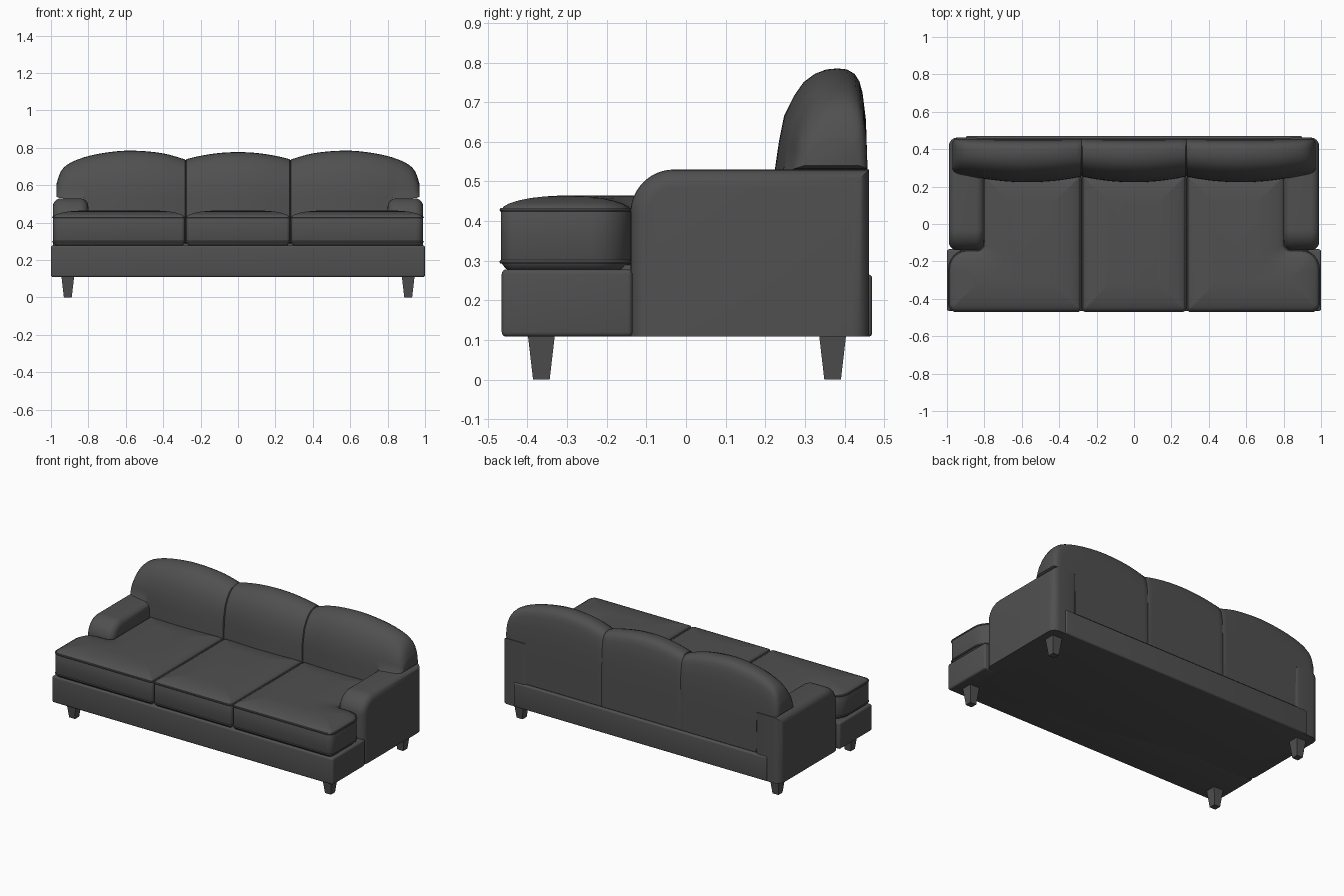
import bpy, bmesh, math
from mathutils import Vector

cube = bpy.data.objects.get("Cube")
if cube:
    bpy.data.objects.remove(cube, do_unlink=True)

fabric = bpy.data.materials.new("charcoal_fabric")
fabric.use_nodes = True
GREY = (0.08, 0.08, 0.08, 1)
fabric.diffuse_color = GREY
fabric.node_tree.nodes["Principled BSDF"].inputs["Base Color"].default_value = GREY


def finish(name, bm, angle=40):
    """Turn a bmesh into a smooth, coloured object."""
    bmesh.ops.recalc_face_normals(bm, faces=bm.faces)
    mesh = bpy.data.meshes.new(name)
    bm.to_mesh(mesh)
    bm.free()
    obj = bpy.data.objects.new(name, mesh)
    bpy.context.collection.objects.link(obj)
    mesh.materials.append(fabric)
    bpy.ops.object.select_all(action="DESELECT")
    obj.select_set(True)
    bpy.context.view_layer.objects.active = obj
    bpy.ops.object.shade_smooth_by_angle(angle=math.radians(angle))


def box(name, lo, hi, bevel):
    bm = bmesh.new()
    bmesh.ops.create_cube(bm, size=1)
    for v in bm.verts:
        v.co = [l + (c + 0.5) * (h - l) for c, l, h in zip(v.co, lo, hi)]
    bmesh.ops.bevel(bm, geom=bm.edges[:], offset=bevel, segments=4,
                    profile=0.5, affect="EDGES")
    finish(name, bm)


def loft(name, rings, closed=False):
    """Skin equal-length rings; cap the ends, or join them into a loop."""
    bm = bmesh.new()
    rows = [[bm.verts.new(p) for p in ring] for ring in rings]
    n = len(rows[0])
    for a, b in zip(rows, rows[1:] + rows[:1] if closed else rows[1:]):
        for i in range(n):
            j = (i + 1) % n
            bm.faces.new((a[i], a[j], b[j], b[i]))
    if not closed:
        bm.faces.new(rows[0])
        bm.faces.new(rows[-1])
    finish(name, bm)


def ease(points, x):
    """Smooth interpolation through sorted (x, value) pairs."""
    pts = [points[0]] + points + [points[-1]]
    for k in range(1, len(pts) - 2):
        (x0, v0), (x1, v1) = pts[k], pts[k + 1]
        if x <= x1:
            def slope(i):
                dx = pts[i + 1][0] - pts[i - 1][0]
                return (pts[i + 1][1] - pts[i - 1][1]) / dx
            w, t = x1 - x0, (x - x0) / (x1 - x0)
            return (v0 * (1 + 2 * t) * (1 - t) ** 2 + v1 * t * t * (3 - 2 * t)
                    + w * t * (1 - t) * (slope(k) * (1 - t) - slope(k + 1) * t))
    return points[-1][1]


# Frame: front plinth, inner platform and rear rail
box("front_base", (-1, -0.465, 0.108), (1, -0.135, 0.278), 0.012)
box("platform", (-0.93, -0.42, 0.108), (0.93, 0.45, 0.29), 0.003)
box("rear_rail", (-0.9, 0.4, 0.108), (0.9, 0.47, 0.265), 0.01)


# Arms: side outline with a rounded top front corner, softened edges
def arm(name, s):
    front, back, low, top, r = -0.14, 0.462, 0.108, 0.53, 0.11
    outline = [(back, low), (front, low)]
    for i in range(13):
        a = math.pi / 2 * i / 12
        outline.append((front + r - r * math.cos(a), top - r + r * math.sin(a)))
    outline.append((back, top))
    bm = bmesh.new()
    face = bm.faces.new([bm.verts.new((s * 0.8, y, z)) for y, z in outline])
    ext = bmesh.ops.extrude_face_region(bm, geom=[face])
    for v in ext["geom"]:
        if isinstance(v, bmesh.types.BMVert):
            v.co.x = s * 0.99
    rim = [e for e in bm.edges
           if abs(e.verts[0].co.x - e.verts[1].co.x) < 1e-4
           and max(v.co.z for v in e.verts) > low + 0.01]
    bmesh.ops.bevel(bm, geom=rim, offset=0.045, segments=6, profile=0.5,
                    affect="EDGES")
    finish(name, bm)


# Seat cushions: rounded right-angled plan, inset level by level into a crown
LEVELS = [(0.03, 0.272), (0.012, 0.28), (0.004, 0.29), (0, 0.3), (0, 0.365),
          (0, 0.425), (0.006, 0.436), (0.02, 0.444), (0.045, 0.452),
          (0.075, 0.458), (0.11, 0.462), (0.145, 0.464)]


def plan_ring(corners, inset, z, s):
    """Counter-clockwise corners (x, y, radius), inset and rounded."""
    ring, n = [], len(corners)
    for i, (x, y, r) in enumerate(corners):
        p = Vector((x, y))
        d_in = (p - Vector(corners[i - 1][:2])).normalized()
        d_out = (Vector(corners[(i + 1) % n][:2]) - p).normalized()
        turn = d_in.cross(d_out)
        p = p + (d_out - d_in) * inset * (1 if turn > 0 else -1)
        r = max(r - inset, 0.004) if turn > 0 else r + 0.6 * inset
        a, b = p - d_in * r, p + d_out * r
        c = a + b - p
        for k in range(7):
            t = math.pi / 2 * k / 6
            q = c + (a - c) * math.cos(t) + (b - c) * math.sin(t)
            ring.append(Vector((s * q.x, q.y, z)))
    return ring


def seat(name, corners, s=1):
    loft(name, [plan_ring(corners, inset, z, s) for inset, z in LEVELS])
    for label, z in (("_lower_piping", 0.297), ("_upper_piping", 0.428)):
        plan, r = plan_ring(corners, 0.001, z, s), 0.005
        tube = []
        for i, p in enumerate(plan):
            d = (plan[(i + 1) % len(plan)] - plan[i - 1]).normalized()
            out = Vector((d.y, -d.x, 0))
            tube.append([p + out * r * math.cos(a) + Vector((0, 0, r * math.sin(a)))
                         for a in (k * math.pi / 3 for k in range(6))])
        loft(name + label, tube, closed=True)


# Back cushions: upholstered section swept along a scalloped crest
CREST = [(0.28, 0.737), (0.4, 0.77), (0.57, 0.785), (0.7, 0.775),
         (0.82, 0.75), (0.91, 0.712), (0.95, 0.67), (0.972, 0.61)]
SECTION = [(0.22, 0), (0.23, 0.27), (0.243, 0.52), (0.268, 0.72), (0.293, 0.86),
           (0.322, 0.945), (0.352, 0.99), (0.38, 1), (0.405, 0.99), (0.425, 0.945),
           (0.437, 0.87), (0.445, 0.76), (0.454, 0.48), (0.458, 0)]
REAR, SHOULDER = 0.458, 0.535


def back_ring(x, crest, front, low, shrink=1):
    pts = [(y, SHOULDER + (crest - SHOULDER) * t) for y, t in SECTION]
    pts = [(0.215, low)] + pts + [(REAR, low)]
    cy, cz = 0.37, (low + crest) / 2
    ring = []
    for y, z in pts:
        y = REAR - (REAR - y) * (REAR - front) / (REAR - 0.22)
        ring.append((x, cy + (y - cy) * shrink, cz + (z - cz) * shrink))
    return ring


def centre_back():
    rings = []
    for i in range(21):
        u = -1 + i / 10
        crest = 0.777 - 0.038 * u * u
        front = 0.225 + 0.03 * u * u
        rings.append(back_ring(u * 0.276, crest, front, 0.27))
    edge = [back_ring(s * 0.28, 0.737, 0.26, 0.27, 0.98) for s in (-1, 1)]
    loft("centre_back_cushion", [edge[0]] + rings + [edge[1]])


def side_back(name, s):
    rings = [back_ring(s * 0.28, 0.737, 0.26, 0.27, 0.98)]
    for i in range(21):
        x = 0.284 + (0.82 - 0.284) * i / 20
        front = 0.225 + 0.03 * min(1, ((x - 0.57) / 0.29) ** 2)
        rings.append(back_ring(s * x, ease(CREST, x), front, 0.27))
    # Rounded wing resting over the arm
    for x, shrink in ((0.825, 1), (0.86, 1), (0.89, 1), (0.915, 1), (0.935, 1),
                      (0.95, 0.98), (0.96, 0.94), (0.967, 0.87), (0.971, 0.76)):
        front = 0.248 + 0.03 * (x - 0.82) / 0.15
        rings.append(back_ring(s * x, ease(CREST, x), front, 0.53, shrink))
    loft(name, rings)


# Legs: tapered square blocks
def leg(name, x, y):
    loft(name, [[(x + a * h, y + b * h, z) for a, b in ((-1, -1), (1, -1), (1, 1), (-1, 1))]
                for h, z in ((0.021, 0), (0.034, 0.112))])


seat("centre_seat_cushion", [(-0.277, -0.467, 0.02), (0.277, -0.467, 0.02),
                             (0.277, 0.26, 0.02), (-0.277, 0.26, 0.02)])
centre_back()
for side, s in (("left", 1), ("right", -1)):
    arm(side + "_arm", s)
    seat(side + "_seat_cushion",
         [(0.284, -0.467, 0.02), (0.99, -0.467, 0.04), (0.99, -0.14, 0.1),
          (0.805, -0.14, 0.03), (0.805, 0.26, 0.02), (0.284, 0.26, 0.02)], s)
    side_back(side + "_back_cushion", s)
    leg(side + "_front_leg", s * 0.91, -0.365)
    leg(side + "_rear_leg", s * 0.91, 0.37)
